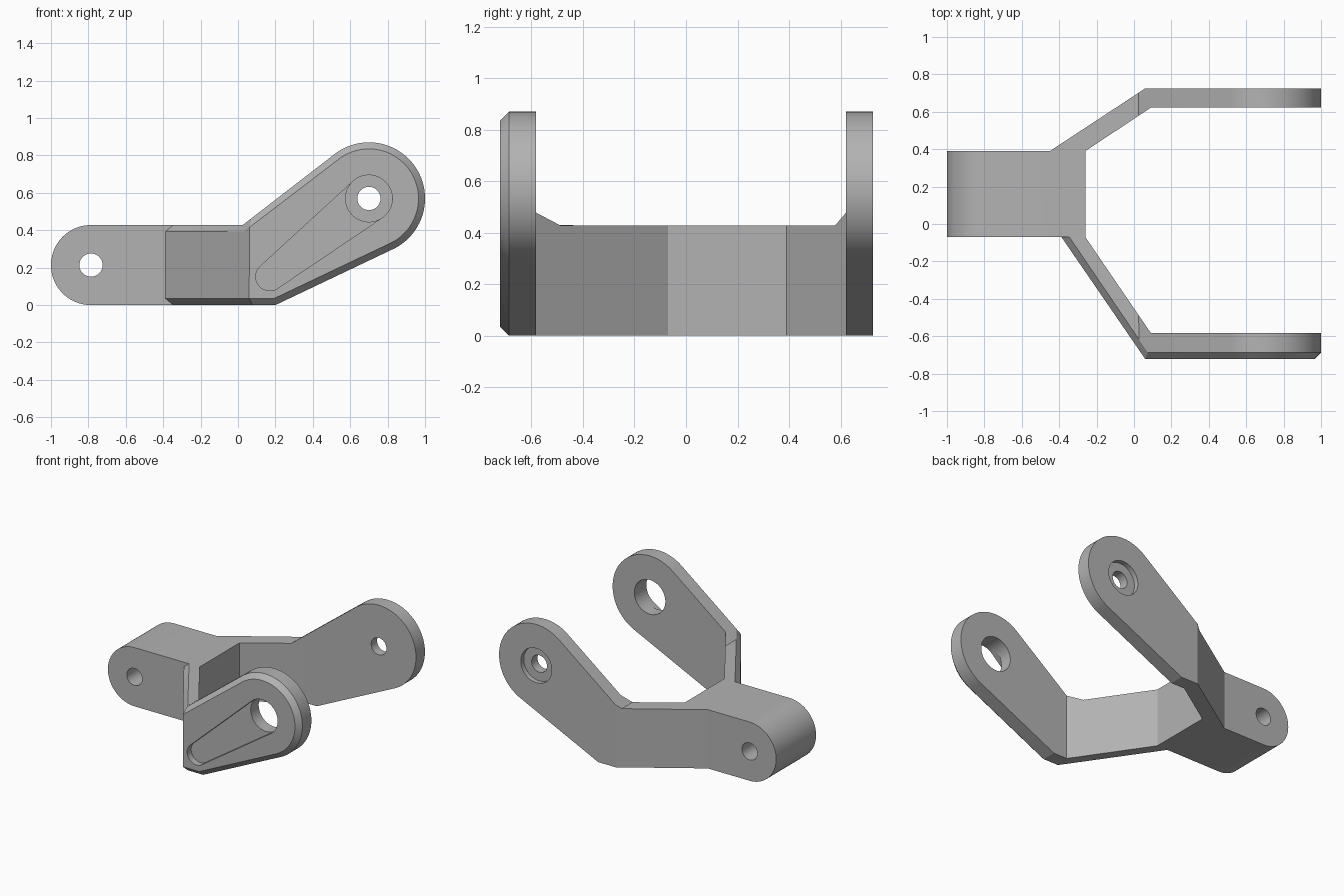
import bpy, bmesh, math
from mathutils import Vector

cube = bpy.data.objects.get("Cube")
if cube:
    bpy.data.objects.remove(cube, do_unlink=True)

grey = bpy.data.materials.new("plain grey")
grey.use_nodes = True
COLOUR = (0.45, 0.45, 0.45, 1)
grey.diffuse_color = COLOUR
grey.node_tree.nodes["Principled BSDF"].inputs["Base Color"].default_value = COLOUR

HUB, HUB_R = (-0.786, 0.214), 0.214      # hub pin axis (x, z)
EYE, EYE_R = (0.7, 0.57), 0.3            # arm eye axis (x, z)
SMALL, LARGE = 0.062, 0.125              # bore radii


def arc(centre, r, start, end, n=40):
    angles = [math.radians(start + (end - start) * i / n) for i in range(n + 1)]
    return [(centre[0] + r * math.cos(a), centre[1] + r * math.sin(a)) for a in angles]


def circle(centre, r):
    return arc(centre, r, 0, 360, 64)[:-1]


def prism(name, outline, low, high, axis):
    """Extrude an (x, y) outline along z, or an (x, z) outline along y."""
    bm = bmesh.new()
    place = (lambda u, v: (u, v, low)) if axis == "z" else (lambda u, v: (u, low, v))
    face = bm.faces.new([bm.verts.new(place(u, v)) for u, v in outline])
    move = Vector((0, 0, high - low)) if axis == "z" else Vector((0, high - low, 0))
    extruded = bmesh.ops.extrude_face_region(bm, geom=[face])["geom"]
    bmesh.ops.translate(bm, vec=move, verts=[g for g in extruded if isinstance(g, bmesh.types.BMVert)])
    bmesh.ops.recalc_face_normals(bm, faces=bm.faces)
    mesh = bpy.data.meshes.new(name)
    bm.to_mesh(mesh)
    bm.free()
    mesh.materials.append(grey)
    obj = bpy.data.objects.new(name, mesh)
    bpy.context.collection.objects.link(obj)
    return obj


def combine(obj, tool, operation):
    """Apply a boolean and discard the tool."""
    mod = obj.modifiers.new("combine", "BOOLEAN")
    mod.object, mod.operation, mod.solver = tool, operation, "EXACT"
    bpy.context.view_layer.objects.active = obj
    bpy.ops.object.modifier_apply(modifier=mod.name)
    bpy.data.objects.remove(tool, do_unlink=True)


def side_profile():
    # round hub, straight bar, then the raised eye
    outline = arc(HUB, HUB_R, 90, 270) + [(0.2, 0)]
    outline += arc(EYE, EYE_R, -64.6, 127.5, 60) + [(0.025, 2 * HUB_R)]
    return prism("side_profile", outline, -1, 1, "y")


# Hub with the rear arm
bracket = prism("fork_bracket", [(-1.1, -0.07), (-0.26, -0.07), (-0.26, 0.39), (0.09, 0.622),
                                 (1.1, 0.622), (1.1, 0.725), (0.06, 0.725), (-0.45, 0.39),
                                 (-1.1, 0.39)], -0.1, 1, "z")
combine(bracket, side_profile(), "INTERSECT")

# Front arm, rooted inside the hub
front_arm = prism("front_arm", [(-0.46, 0.03), (-0.388, -0.07), (0.06, -0.722), (1.1, -0.722),
                                (1.1, -0.583), (0.09, -0.583), (-0.26, -0.07), (-0.275, 0.03)],
                  -0.1, 1, "z")
combine(front_arm, side_profile(), "INTERSECT")

# Chamfer round the outer face of the front arm
bm = bmesh.new()
bm.from_mesh(front_arm.data)
bmesh.ops.dissolve_limit(bm, angle_limit=0.005, verts=bm.verts, edges=bm.edges)
bm.normal_update()
rim = []
for edge in bm.edges:
    ny = sorted(f.normal.y for f in edge.link_faces)
    if len(ny) == 2 and ny[0] < -0.5 and abs(ny[1]) < 0.1:
        rim.append(edge)
bmesh.ops.bevel(bm, geom=rim, offset=0.035, segments=1, profile=0.5,
                affect="EDGES", clamp_overlap=False)
bmesh.ops.recalc_face_normals(bm, faces=bm.faces)
bm.to_mesh(front_arm.data)
bm.free()

# Tapered groove and large bore in the front arm
GROOVE = (0.17, 0.152)
slant = math.degrees(math.atan2(EYE[1] - GROOVE[1], EYE[0] - GROOVE[0]))
lean = math.degrees(math.asin((LARGE - 0.075) / math.dist(EYE, GROOVE)))
groove = (arc(EYE, LARGE, slant - 90 - lean, slant + 90 + lean)
          + arc(GROOVE, 0.075, slant + 90 + lean, slant + 270 - lean))
combine(front_arm, prism("groove_cutter", groove, -0.9, -0.675, "y"), "DIFFERENCE")
combine(front_arm, prism("large_bore", circle(EYE, LARGE), -0.95, -0.4, "y"), "DIFFERENCE")

# Rear arm bore with counterbore, and the hub bore
combine(bracket, prism("rear_bore", circle(EYE, SMALL), 0.5, 0.9, "y"), "DIFFERENCE")
combine(bracket, prism("counterbore", circle(EYE, LARGE), 0.69, 0.9, "y"), "DIFFERENCE")
combine(bracket, front_arm, "UNION")
combine(bracket, prism("hub_bore", circle(HUB, SMALL), -0.3, 0.6, "y"), "DIFFERENCE")

# Smooth the curves, keep the edges crisp
bpy.ops.object.select_all(action="DESELECT")
bracket.select_set(True)
bpy.context.view_layer.objects.active = bracket
bpy.ops.object.shade_smooth_by_angle(angle=math.radians(25))
